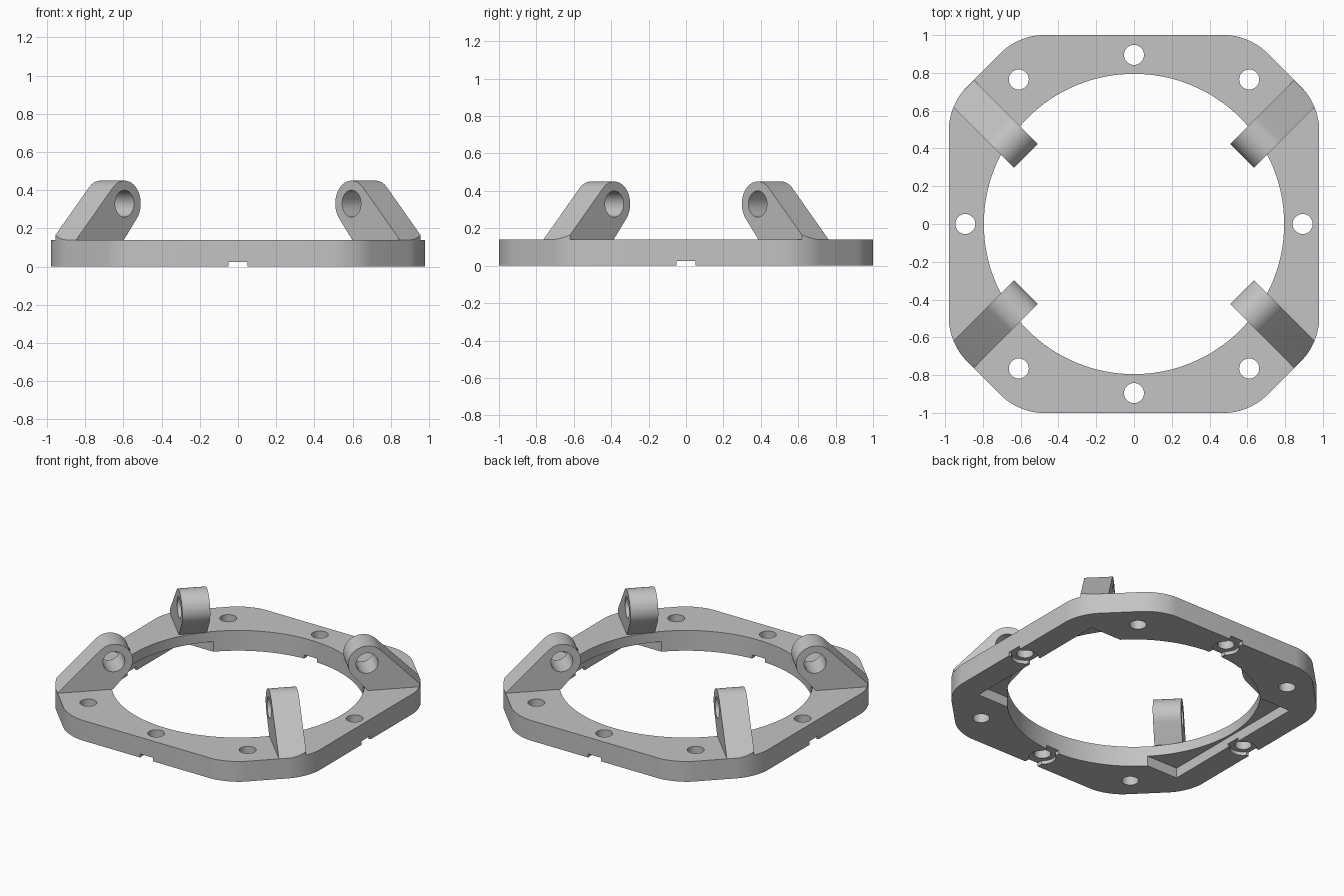
import bpy, bmesh, math
from mathutils import Matrix, Vector

cube = bpy.data.objects.get("Cube")
if cube:
    bpy.data.objects.remove(cube, do_unlink=True)

grey = bpy.data.materials.new("plain_grey")
grey.use_nodes = True
COLOUR = (0.55, 0.55, 0.55, 1)
grey.diffuse_color = COLOUR
grey.node_tree.nodes["Principled BSDF"].inputs["Base Color"].default_value = COLOUR

PLATE_H = 0.14


def prism(name, points, z0, z1, corner=0.0, matrix=None):
    """Extrude a closed 2D outline, optionally rounding its corners."""
    bm = bmesh.new()
    face = bm.faces.new([bm.verts.new((x, y, z0)) for x, y in points])
    up = bmesh.ops.extrude_face_region(bm, geom=[face])["geom"]
    for v in up:
        if isinstance(v, bmesh.types.BMVert):
            v.co.z = z1
    if corner:
        upright = [e for e in bm.edges
                   if abs(e.verts[0].co.z - e.verts[1].co.z) > 1e-5]
        bmesh.ops.bevel(bm, geom=upright, offset=corner, segments=8,
                        profile=0.5, affect='EDGES')
    if matrix:
        bm.transform(matrix)
    bmesh.ops.recalc_face_normals(bm, faces=bm.faces[:])
    mesh = bpy.data.meshes.new(name)
    bm.to_mesh(mesh)
    bm.free()
    mesh.materials.append(grey)
    obj = bpy.data.objects.new(name, mesh)
    bpy.context.collection.objects.link(obj)
    return obj


def circle(cx, cy, r, n=40):
    return [(cx + r * math.cos(2 * math.pi * i / n),
             cy + r * math.sin(2 * math.pi * i / n)) for i in range(n)]


def box(cx, cy, hx, hy):
    return [(cx - hx, cy - hy), (cx + hx, cy - hy),
            (cx + hx, cy + hy), (cx - hx, cy + hy)]


def combine(obj, tool, operation='DIFFERENCE'):
    """Apply a boolean and discard the cutter."""
    tool.hide_render = True
    mod = obj.modifiers.new("cut", 'BOOLEAN')
    mod.operation, mod.object, mod.solver = operation, tool, 'EXACT'
    graph = bpy.context.evaluated_depsgraph_get()
    mesh = bpy.data.meshes.new_from_object(obj.evaluated_get(graph))
    obj.modifiers.clear()
    obj.data = mesh
    bpy.data.objects.remove(tool, do_unlink=True)


def outline(name, z0, z1):
    """Chamfered rectangle with softened corners."""
    quarter = [(0.98, 0.63), (0.61, 1.0)]
    pts = (quarter + [(-x, y) for x, y in reversed(quarter)]
           + [(-x, -y) for x, y in quarter]
           + [(x, -y) for x, y in reversed(quarter)])
    return prism(name, pts, z0, z1, corner=0.12)


# Base plate with its large round opening
plate = outline("base_plate", 0, PLATE_H)
combine(plate, prism("cutter", circle(0, 0, 0.795, 128), -1, 1))

# Screw holes: four on the sides, four near the corners
side_holes = [(0.893, 0), (-0.893, 0), (0, 0.895), (0, -0.895)]
corner_holes = [(sx * 0.61, sy * 0.765) for sx in (1, -1) for sy in (1, -1)]
for x, y in side_holes + corner_holes:
    combine(plate, prism("cutter", circle(x, y, 0.053), -1, 1))

# Shallow channels and round recesses under the side holes
for x, y in side_holes:
    half = (0.2, 0.05) if x else (0.05, 0.2)
    combine(plate, prism("cutter", box(x, y, *half), -1, 0.025))
    combine(plate, prism("cutter", circle(x, y, 0.085), -1, 0.025))

# Long pockets under the left and right inner edges
for side in (1, -1):
    combine(plate, prism("cutter", box(side * 0.61, 0, 0.2, 0.55), -1, 0.07))


# Lug profile: u runs outward along the diagonal, z is height
EYE, RADIUS = Vector((0.78, 0.33)), 0.12


def tangent_angle(point, sign):
    d = Vector(point) - EYE
    return math.atan2(d.y, d.x) + sign * math.acos(RADIUS / d.length)


def lug_profile():
    outer, inner = (1.138, PLATE_H), (0.785, PLATE_H)
    a0 = tangent_angle(outer, 1)
    a1 = tangent_angle(inner, -1) % (2 * math.pi)
    n = 28
    arc = [(EYE.x + RADIUS * math.cos(a0 + (a1 - a0) * i / n),
            EYE.y + RADIUS * math.sin(a0 + (a1 - a0) * i / n))
           for i in range(n + 1)]
    return arc + [inner, outer]


# Profile axes to world: u on the diagonal, depth across it
d = math.sqrt(0.5)
to_world = Matrix(((d, 0, d, 0), (d, 0, -d, 0), (0, 1, 0, 0), (0, 0, 0, 1)))
parts = [plate]
for sx, side in ((1, "left"), (-1, "right")):
    for sy, end in ((1, "back"), (-1, "front")):
        place = Matrix.Diagonal((sx, sy, 1, 1)) @ to_world
        lug = prism(f"{end}_{side}_lug", lug_profile(), 0.06, 0.238, matrix=place)
        combine(lug, prism("cutter", circle(EYE.x, EYE.y, 0.07), -0.5, 0.8,
                           matrix=place))
        combine(lug, outline("cutter", -1, 1), 'INTERSECT')
        parts.append(lug)

# Smooth the curved walls, keep edges crisp
bpy.ops.object.select_all(action='DESELECT')
for obj in parts:
    obj.select_set(True)
bpy.context.view_layer.objects.active = plate
bpy.ops.object.shade_smooth_by_angle(angle=math.radians(30))
